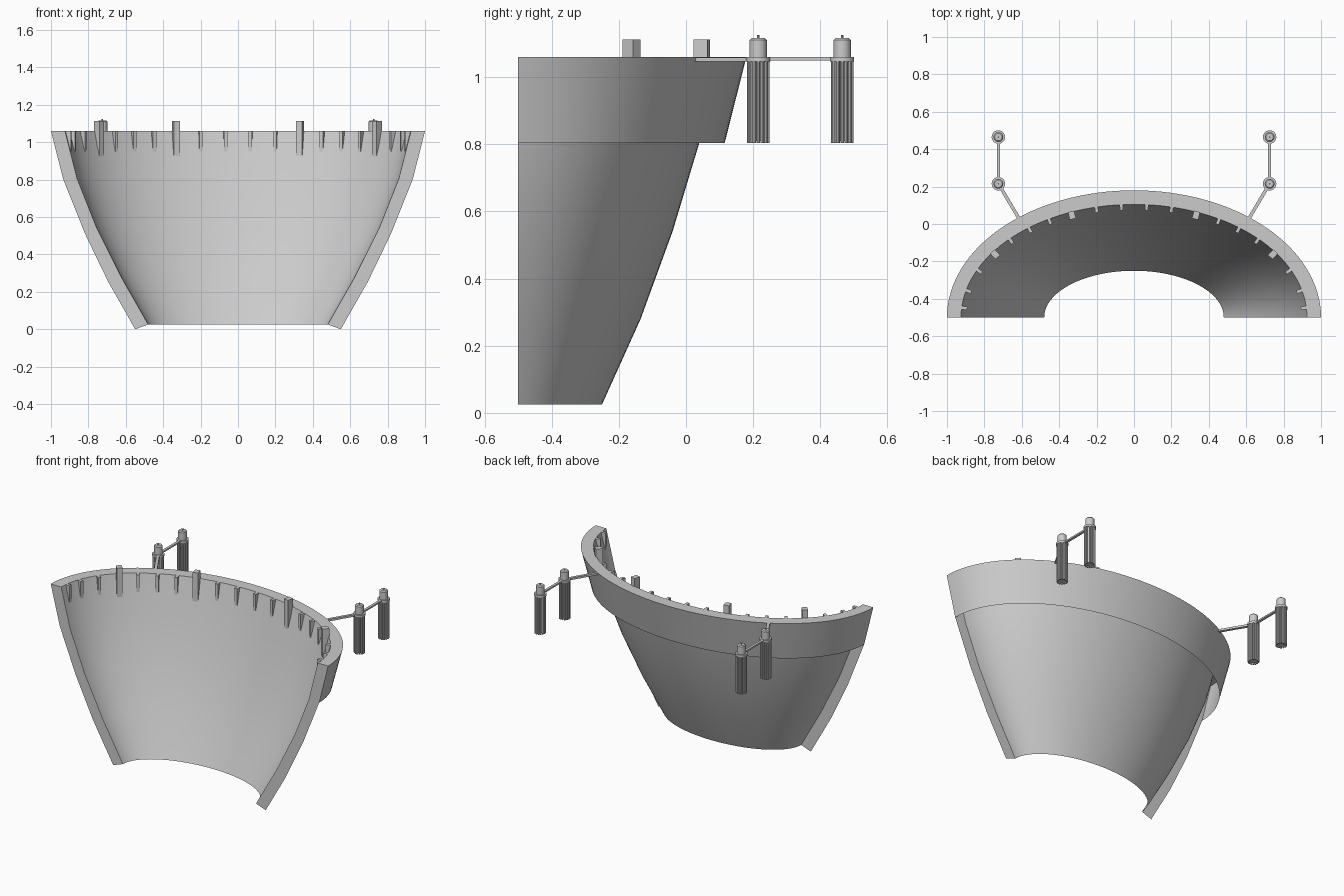
import bpy, bmesh, math
from mathutils import Vector, Matrix

if "Cube" in bpy.data.objects:
    bpy.data.objects.remove(bpy.data.objects["Cube"])

grey = bpy.data.materials.new("plain grey")
grey.use_nodes = True
grey.diffuse_color = (0.6, 0.6, 0.6, 1)
grey.node_tree.nodes["Principled BSDF"].inputs["Base Color"].default_value = (0.6, 0.6, 0.6, 1)

FRONT = -0.5
SEGMENTS = 64
# Profiles from top to bottom: (half width, depth, height)
INNER = [(0.925, 0.605, 1.06), (0.86, 0.54, 0.805), (0.755, 0.46, 0.54),
         (0.625, 0.365, 0.28), (0.48, 0.25, 0.025)]
OUTER = [(1.0, 0.68, 1.06), (0.935, 0.615, 0.803), (0.82, 0.53, 0.515),
         (0.695, 0.43, 0.255), (0.55, 0.32, 0.0)]


def finish(name, bm, smooth=True):
    mesh = bpy.data.meshes.new(name)
    bm.to_mesh(mesh)
    bm.free()
    mesh.materials.append(grey)
    obj = bpy.data.objects.new(name, mesh)
    bpy.context.collection.objects.link(obj)
    if smooth:
        bpy.ops.object.select_all(action="DESELECT")
        obj.select_set(True)
        bpy.context.view_layer.objects.active = obj
        bpy.ops.object.shade_smooth_by_angle(angle=math.radians(30))
    return obj


def half_ring(bm, row):
    a, b, z = row
    angles = [math.pi * i / SEGMENTS for i in range(SEGMENTS + 1)]
    return [bm.verts.new((a * math.cos(t), FRONT + b * math.sin(t), z)) for t in angles]


def loft(name, rows):
    bm = bmesh.new()
    rings = [half_ring(bm, r) for r in rows]
    for upper, lower in zip(rings, rings[1:]):
        for i in range(SEGMENTS):
            bm.faces.new((upper[i], lower[i], lower[i + 1], upper[i + 1]))
    return finish(name, bm)


def cylinder(bm, x, y, z0, z1, r, sides, r_top=None):
    bmesh.ops.create_cone(bm, cap_ends=True, segments=sides, radius1=r,
                          radius2=r if r_top is None else r_top, depth=z1 - z0,
                          matrix=Matrix.Translation((x, y, (z0 + z1) / 2)))


def beam(bm, start, end, width, z0, z1):
    p, q = Vector(start), Vector(end)
    d = q - p
    mid = (p + q) / 2
    place = (Matrix.Translation((mid.x, mid.y, (z0 + z1) / 2))
             @ Matrix.Rotation(math.atan2(d.y, d.x), 4, "Z")
             @ Matrix.Diagonal((d.length, width, z1 - z0, 1)))
    bmesh.ops.create_cube(bm, size=1, matrix=place)


# Thin curved wall, and the thicker band around its top
loft("curved_wall", INNER)
loft("outer_band", OUTER[:2])
loft("top_rim", [INNER[0], OUTER[0]]).data.flip_normals()

# Flat flanges on the two cut ends
for side, label in ((1, "left"), (-1, "right")):
    bm = bmesh.new()
    a = [bm.verts.new((side * r[0], FRONT, r[2])) for r in INNER]
    b = [bm.verts.new((side * r[0], FRONT, r[2])) for r in OUTER]
    for i in range(len(a) - 1):
        face = (a[i], a[i + 1], b[i + 1], b[i])
        bm.faces.new(face if side > 0 else face[::-1])
    finish(label + "_end_flange", bm, False)


# Wedge brackets along the inside of the rim
def bracket(bm, degrees, side, depth, width, bottom, top):
    t = math.radians(degrees)
    a, b, z = INNER[0]
    root = Vector((side * a * math.sin(t), FRONT + b * math.cos(t), 0))
    out = Vector((side * math.sin(t) / a, math.cos(t) / b, 0)).normalized()
    across = Vector((-out.y, out.x, 0)) * width / 2
    section = [(-depth, bottom), (-depth, top), (0.004, top), (0.004, z - 0.01)]
    ends = [[bm.verts.new(root + out * r + Vector((0, 0, h)) + across * s)
             for r, h in section] for s in (-1, 1)]
    bm.faces.new(ends[0])
    bm.faces.new(ends[1][::-1])
    for i in range(4):
        j = (i + 1) % 4
        bm.faces.new((ends[0][j], ends[0][i], ends[1][i], ends[1][j]))


small, large = bmesh.new(), bmesh.new()
for side in (-1, 1):
    for angle in (4.2, 12.6, 29.5, 37.5, 46, 65, 76, 85):
        bracket(small, angle, side, 0.03, 0.018, 0.95, 1.06)
    for angle in (21.3, 54.6):
        bracket(large, angle, side, 0.038, 0.034, 0.925, 1.112)
for name, bm in (("small_brackets", small), ("large_brackets", large)):
    bmesh.ops.recalc_face_normals(bm, faces=bm.faces)
    finish(name, bm, False)

# Mooring towers with rods around a core, joined by walkways
NEAR, FAR, TOWER_X = 0.215, 0.465, 0.725
for side, label in ((1, "left"), (-1, "right")):
    x = side * TOWER_X
    for y, place in ((NEAR, "near"), (FAR, "far")):
        bm = bmesh.new()
        cylinder(bm, x, y, 0.81, 1.046, 0.024, 20)
        for i in range(14):
            t = math.tau * i / 14
            cylinder(bm, x + 0.029 * math.cos(t), y + 0.029 * math.sin(t),
                     0.803, 1.046, 0.0055, 8)
        cylinder(bm, x, y, 1.046, 1.06, 0.036, 28)
        cylinder(bm, x, y, 1.06, 1.11, 0.026, 24)
        cylinder(bm, x, y, 1.11, 1.116, 0.026, 24, 0.02)
        cylinder(bm, x, y, 1.116, 1.125, 0.004, 8)
        finish(f"{label}_{place}_tower", bm)
    bm = bmesh.new()
    beam(bm, (x, NEAR), (x, FAR), 0.016, 1.05, 1.06)
    beam(bm, (side * 0.615, 0.03), (x, NEAR), 0.018, 1.046, 1.059)
    finish(label + "_walkway", bm, False)
